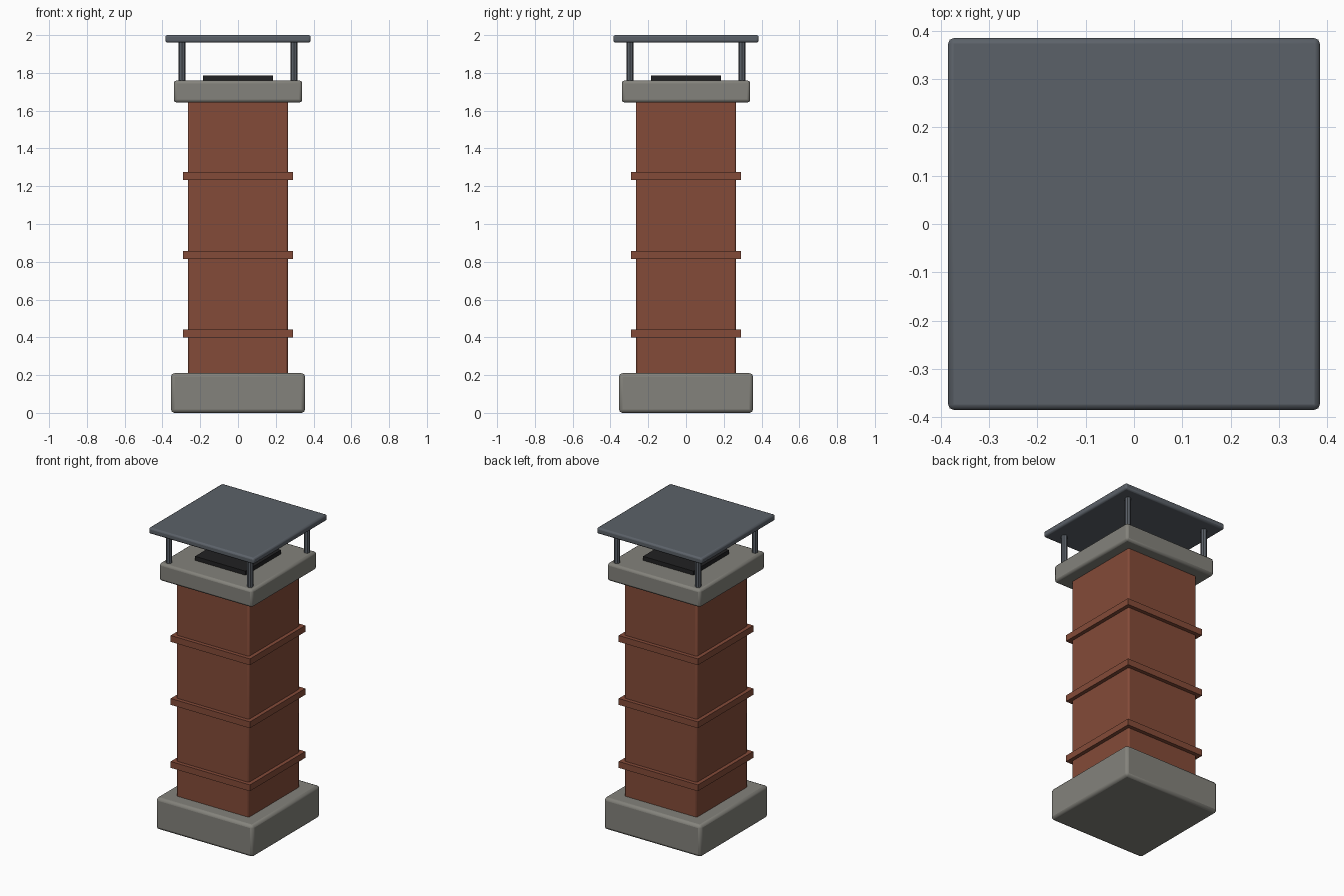
import bpy, math

cube = bpy.data.objects.get("Cube")
if cube:
    bpy.data.objects.remove(cube, do_unlink=True)


def material(name, colour):
    m = bpy.data.materials.new(name)
    m.use_nodes = True
    rgba = (*colour, 1)
    m.diffuse_color = rgba
    m.node_tree.nodes["Principled BSDF"].inputs["Base Color"].default_value = rgba
    return m


brick = material("red brick", (0.23, 0.07, 0.04))
stone = material("grey stone", (0.23, 0.225, 0.2))
steel = material("blue grey steel", (0.105, 0.12, 0.14))
soot = material("black flue", (0.015, 0.015, 0.016))


def slab(name, half, bottom, top, mat, bevel=0):
    """Square block with optionally rounded edges."""
    bpy.ops.mesh.primitive_cube_add(size=1, location=(0, 0, (bottom + top) / 2))
    ob = bpy.context.object
    ob.name = name
    ob.scale = (2 * half, 2 * half, top - bottom)
    bpy.ops.object.transform_apply(location=False, rotation=False, scale=True)
    ob.data.materials.append(mat)
    if bevel:
        mod = ob.modifiers.new("rounded edges", 'BEVEL')
        mod.width = bevel
        mod.segments = 2
        bpy.ops.object.shade_smooth_by_angle(angle=math.radians(50))
    return ob


# Masonry
slab("base", 0.355, 0, 0.21, stone, 0.018)
slab("brick_stack", 0.265, 0.2, 1.65, brick, 0.01)
for i, z in enumerate((0.42, 0.837, 1.254)):
    slab(f"brick_band_{i + 1}", 0.29, z - 0.021, z + 0.021, brick)
slab("crown", 0.34, 1.643, 1.76, stone, 0.015)

# Flue opening
slab("flue", 0.185, 1.74, 1.787, soot)

# Rain cap on four posts
slab("rain_cap", 0.385, 1.96, 2.0, steel, 0.011)
for y_name, y in (("front", -0.297), ("back", 0.297)):
    for x_name, x in (("right", -0.297), ("left", 0.297)):
        bpy.ops.mesh.primitive_cylinder_add(vertices=8, radius=0.019, depth=0.23,
                                            location=(x, y, 1.86))
        post = bpy.context.object
        post.name = f"{y_name}_{x_name}_post"
        post.data.materials.append(steel)
